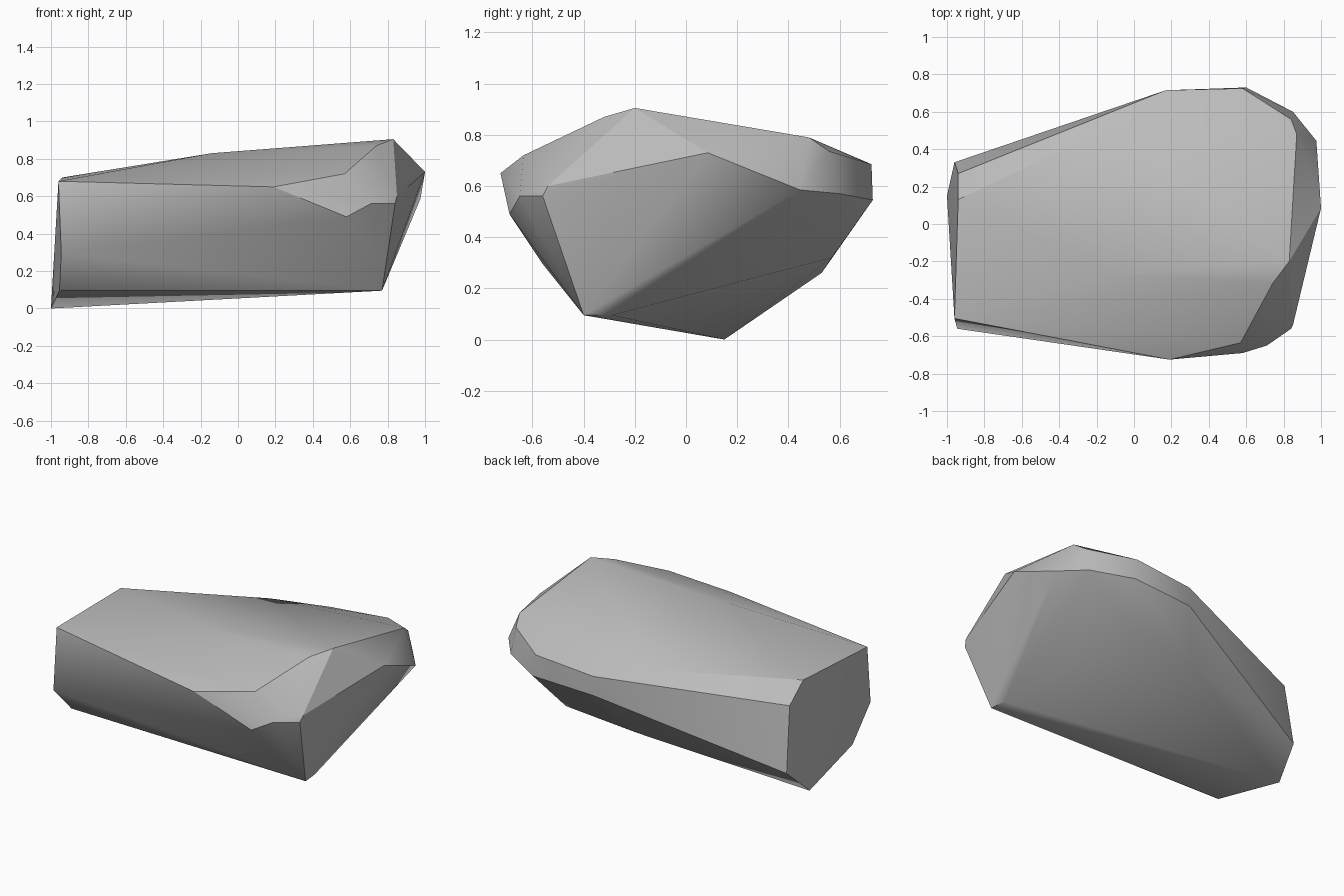
import bpy
import bmesh
import math

cube = bpy.data.objects.get("Cube")
if cube:
    bpy.data.objects.remove(cube, do_unlink=True)

# Corner points of the boulder, grouped by region
narrow_end = [(-1, .15, 0), (-.96, .33, .17), (-.94, .27, .585), (-.94, .13, .70),
              (-.96, -.505, .68), (-.945, -.56, .295), (-.955, -.36, .095)]
crown = [(-.14, -.27, .83), (.83, -.2, .905), (.74, -.32, .87), (.57, -.635, .72),
         (.87, .48, .79), (-.13, .52, .70)]
front_side = [(.19, -.725, .65), (.58, -.69, .49), (.71, -.65, .56),
              (.85, -.54, .60), (.84, -.56, .56)]
broad_end = [(1, .085, .73), (.975, .445, .585), (.85, .60, .57), (.84, .56, .735)]
back_side = [(.17, .715, .525), (.17, .715, .65), (.58, .725, .685), (.6, .73, .545)]
underside = [(.77, -.4, .095), (.76, -.29, .095), (.47, .57, .32), (-.015, .53, .26)]

# Stone skin stretched over the corners
bm = bmesh.new()
for region in (narrow_end, crown, front_side, broad_end, back_side, underside):
    for point in region:
        bm.verts.new(point)
hull = bmesh.ops.convex_hull(bm, input=bm.verts)
loose = [v for v in bm.verts if not v.link_faces]
bmesh.ops.delete(bm, geom=loose, context='VERTS')
bmesh.ops.recalc_face_normals(bm, faces=bm.faces)
mesh = bpy.data.meshes.new("boulder")
bm.to_mesh(mesh)
bm.free()

boulder = bpy.data.objects.new("boulder", mesh)
bpy.context.collection.objects.link(boulder)

# Plain grey stone
stone = bpy.data.materials.new("grey stone")
stone.use_nodes = True
grey = (.5, .5, .5, 1)
stone.diffuse_color = grey
stone.node_tree.nodes["Principled BSDF"].inputs["Base Color"].default_value = grey
mesh.materials.append(stone)

# Soft facets with crisp main ridges
bpy.ops.object.select_all(action='DESELECT')
boulder.select_set(True)
bpy.context.view_layer.objects.active = boulder
bpy.ops.object.shade_smooth_by_angle(angle=math.radians(30))
